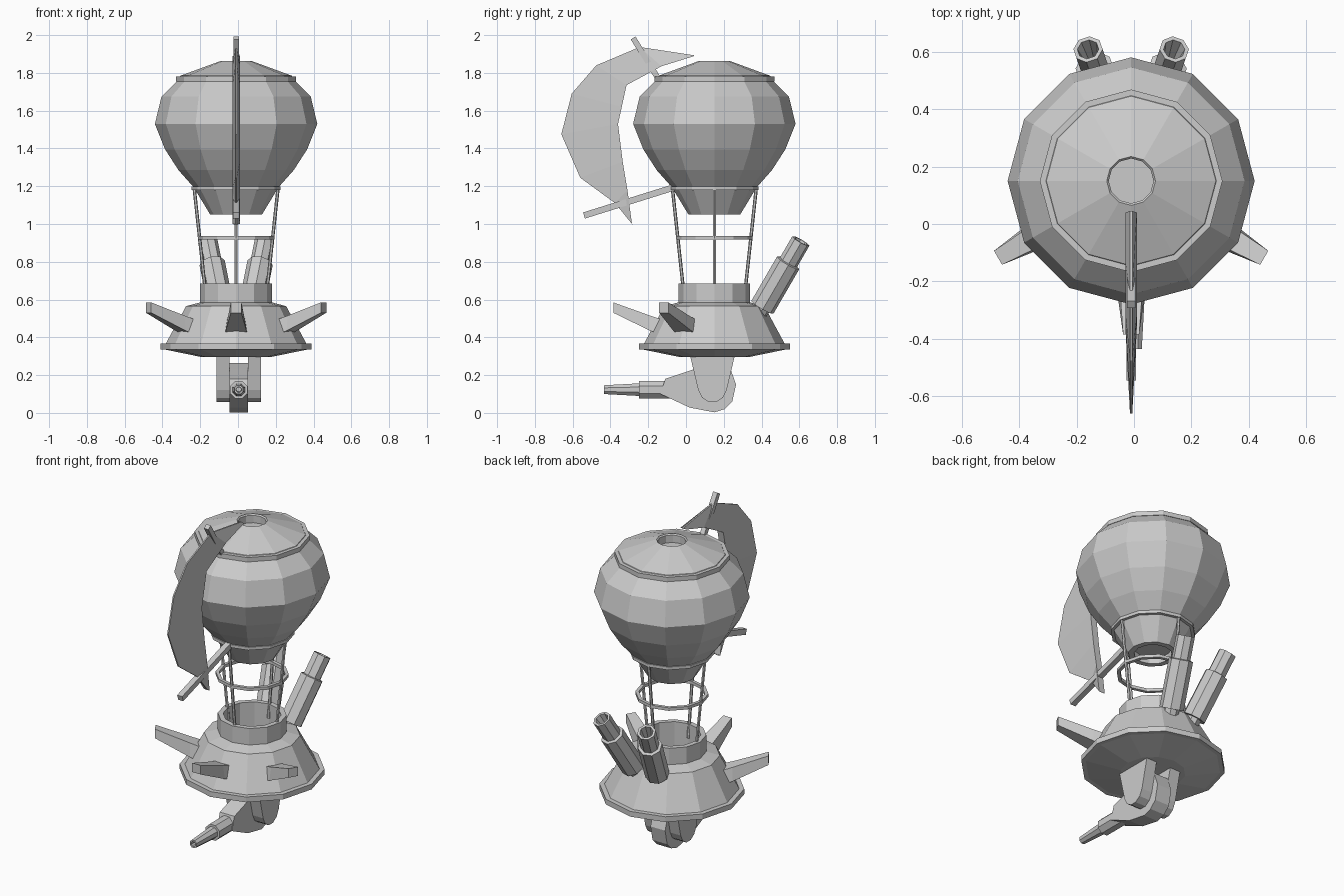
import bpy, bmesh
from math import sin, cos, pi, radians
from mathutils import Vector

if "Cube" in bpy.data.objects:
    bpy.data.objects.remove(bpy.data.objects["Cube"])

CX, CY = -0.01, 0.15   # shared axis of balloon and basket


def finish(name, bm):
    bmesh.ops.recalc_face_normals(bm, faces=bm.faces)
    me = bpy.data.meshes.new(name)
    bm.to_mesh(me)
    bm.free()
    ob = bpy.data.objects.new(name, me)
    bpy.context.collection.objects.link(ob)
    return ob


def loft(name, rings, closed=False):
    """Skin equal-sized rings of points; cap the ends unless closed."""
    bm = bmesh.new()
    vs = [[bm.verts.new(p) for p in r] for r in rings]
    n = len(vs[0])
    pairs = list(zip(vs, vs[1:])) + ([(vs[-1], vs[0])] if closed else [])
    for a, b in pairs:
        for i in range(n):
            j = (i + 1) % n
            bm.faces.new((a[i], a[j], b[j], b[i]))
    if not closed:
        bm.faces.new(vs[0])
        bm.faces.new(vs[-1])
    return finish(name, bm)


def lathe(name, prof, start=(CX, CY, 0), axis=(0, 0, 1), n=12, closed=False, turn=0):
    """Revolve (radius, height) points about an axis."""
    start, q = Vector(start), Vector(axis).to_track_quat('Z', 'Y')
    if tuple(axis) == (0, 0, 1):
        q.identity()
    rings = [[start + q @ Vector((r * cos(2 * pi * i / n + turn), r * sin(2 * pi * i / n + turn), h))
              for i in range(n)] for r, h in prof]
    return loft(name, rings, closed)


def rod(name, a, b, r, n=6):
    d = Vector(b) - Vector(a)
    return lathe(name, [(r, 0), (r, d.length)], a, d.normalized(), n, turn=pi / n)


def prism(name, prof, x0, x1):
    """Extrude a (y, z) profile along x."""
    return loft(name, [[(x, y, z) for y, z in prof] for x in (x0, x1)])


# Balloon with recessed openings at both ends
lathe("balloon", [(0.105, 1.09), (0.105, 1.05), (0.137, 1.05), (0.225, 1.195), (0.305, 1.285), (0.376, 1.395),
                  (0.43, 1.53), (0.395, 1.675), (0.31, 1.76), (0.295, 1.785),
                  (0.085, 1.862), (0.078, 1.855), (0.078, 1.81)])
lathe("balloon_band", [(0.295, 1.755), (0.318, 1.755), (0.318, 1.782), (0.295, 1.782)], closed=True)

# Rope rings and ropes
for name, r, z in (("upper_ring", 0.225, 1.19), ("middle_ring", 0.192, 0.927)):
    lathe(name, [(r - 0.01, z - 0.009), (r + 0.01, z - 0.009), (r + 0.01, z + 0.009), (r - 0.01, z + 0.009)],
          closed=True)
for k in range(4):
    c, s = cos(k * pi / 2), sin(k * pi / 2)
    rod(f"rope_{k}", (CX + 0.158 * c, CY + 0.158 * s, 0.6), (CX + 0.222 * c, CY + 0.222 * s, 1.19), 0.009)

# Basket hull with flange, collar and open cockpit
lathe("basket", [(0.18, 0.295), (0.375, 0.335), (0.40, 0.335), (0.40, 0.367), (0.372, 0.367), (0.265, 0.565),
                 (0.19, 0.585), (0.19, 0.685), (0.16, 0.685), (0.16, 0.5)])

# Tapered hull spikes
for k, deg in enumerate((-30, -90, -150)):
    u = Vector((cos(radians(deg)), sin(radians(deg)), 0))
    v = Vector((-u.y, u.x, 0))
    rings = []
    for r, wt, wb, z0, z1 in ((0.25, 0.05, 0.065, 0.40, 0.485), (0.34, 0.042, 0.055, 0.435, 0.515),
                              (0.535, 0.028, 0.028, 0.53, 0.585)):
        o = Vector((CX, CY, 0)) + u * r
        rings.append([o - v * wb + Vector((0, 0, z0)), o + v * wb + Vector((0, 0, z0)),
                      o + v * wt + Vector((0, 0, z1)), o - v * wt + Vector((0, 0, z1))])
    loft(f"spike_{k}", rings)

# Twin rear mortars with hollow muzzles
for name, s in (("left", -1), ("right", 1)):
    a, b = Vector((CX + s * 0.08, 0.405, 0.56)), Vector((CX + s * 0.15, 0.608, 0.91))
    d = b - a
    L = d.length
    lathe(f"mortar_{name}", [(0.04, -0.06), (0.045, 0), (0.068, 0), (0.068, L * 0.67), (0.052, L * 0.68),
                             (0.052, L), (0.038, L), (0.02, L - 0.12)], a, d.normalized(), 8, turn=pi / 8)

# Under-slung gun: brackets, body, barrel
bracket = [(0.02, 0.31), (0.065, 0.12), (0.085, 0.08), (0.12, 0.057), (0.16, 0.057), (0.195, 0.08),
           (0.215, 0.12), (0.26, 0.31)]
prism("bracket_left", bracket, -0.115, -0.045)
prism("bracket_right", bracket, 0.053, 0.123)
prism("gun_body", [(-0.135, 0.10), (-0.11, 0.18), (0.04, 0.23), (0.15, 0.265), (0.235, 0.235), (0.265, 0.15),
                   (0.245, 0.06), (0.205, 0.02), (0.15, 0.003), (0.02, 0.028)], -0.045, 0.053)
lathe("gun_barrel", [(0.05, 0), (0.05, 0.17), (0.036, 0.17), (0.025, 0.355), (0.015, 0.355), (0.012, 0.30)],
      (0.004, -0.08, 0.123), (0, -1, 0), 8, turn=pi / 8)

# Crescent sail: thick inner edge, sharp outer edge
outer = [(0.045, 1.893), (-0.245, 1.937), (-0.475, 1.84), (-0.605, 1.69), (-0.66, 1.475), (-0.56, 1.245),
         (-0.375, 1.11), (-0.283, 0.997)]
inner = [(0.04, 1.888), (-0.13, 1.835), (-0.315, 1.735), (-0.34, 1.62), (-0.36, 1.53), (-0.335, 1.33),
         (-0.31, 1.18), (-0.286, 1.0)]
loft("sail", [[(CX - 0.02, *i), (CX + 0.02, *i), (CX + 0.004, *o), (CX - 0.004, *o)]
              for o, i in zip(outer, inner)])
rod("upper_spar", (CX, -0.28, 1.985), (CX, -0.135, 1.75), 0.021, 4)
rod("lower_spar", (CX, -0.54, 1.045), (CX, -0.06, 1.195), 0.024, 4)
